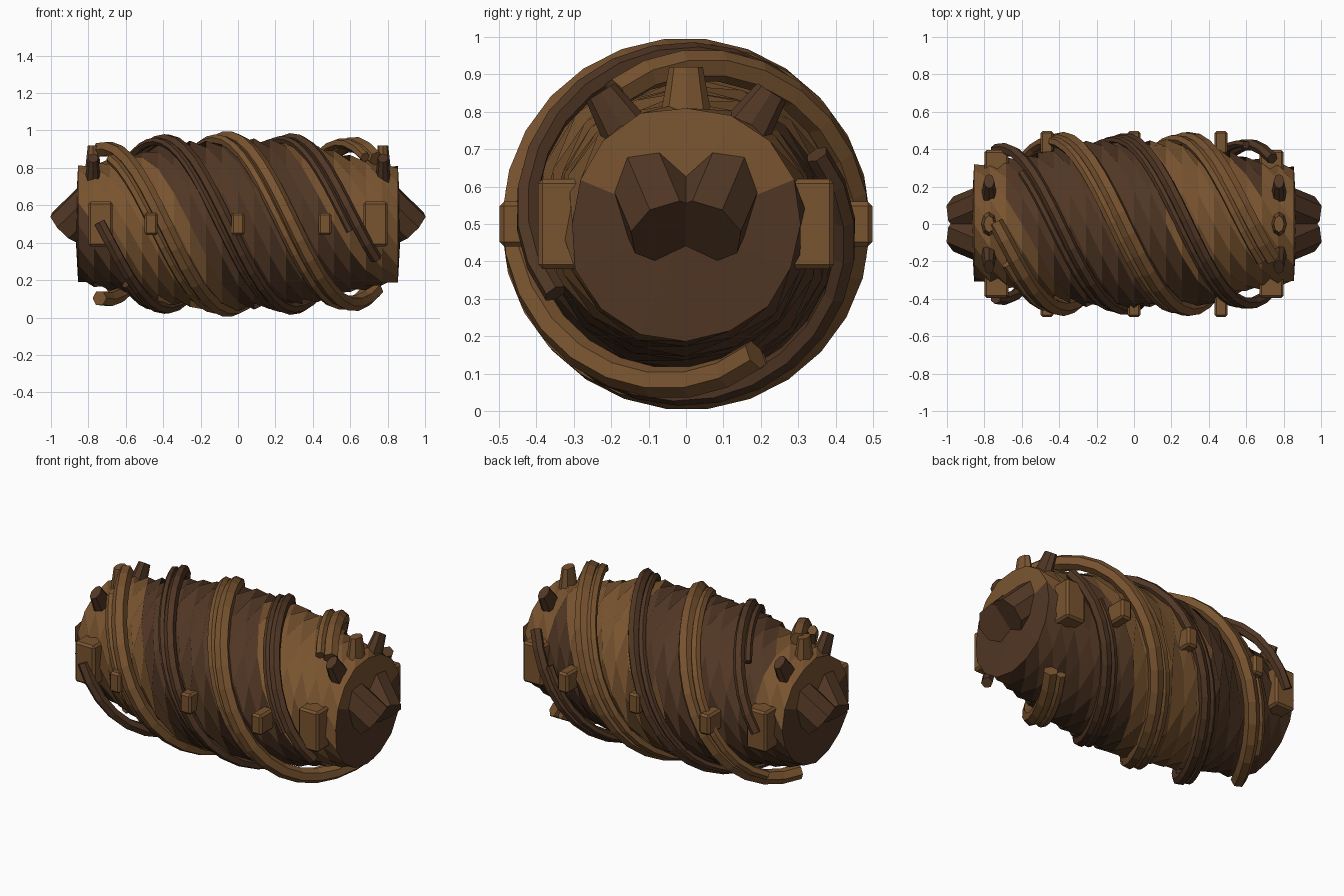
import bpy, bmesh, math, random
from mathutils import Vector

random.seed(4)
cube = bpy.data.objects.get("Cube")
if cube:
    bpy.data.objects.remove(cube, do_unlink=True)

AXIS = 0.5                       # height of the long axis
TWIST = math.radians(263)        # helix turn per unit of length


def material(name, rgb):
    m = bpy.data.materials.new(name)
    m.use_nodes = True
    m.diffuse_color = (*rgb, 1)
    m.node_tree.nodes["Principled BSDF"].inputs["Base Color"].default_value = (*rgb, 1)
    return m


LIGHT = material("light_brown", (0.19, 0.088, 0.029))
DARK = material("dark_brown", (0.082, 0.038, 0.018))


def around(x, radius, angle):
    """Point on the barrel: angle 0 is the top, 90 degrees the front."""
    return Vector((x, -radius * math.sin(angle), AXIS + radius * math.cos(angle)))


def add_object(name, data, *mats):
    ob = bpy.data.objects.new(name, data)
    bpy.context.collection.objects.link(ob)
    for m in mats:
        data.materials.append(m)
    return ob


def mesh_object(name, bm, *mats):
    bmesh.ops.recalc_face_normals(bm, faces=bm.faces)
    me = bpy.data.meshes.new(name)
    bm.to_mesh(me)
    bm.free()
    return add_object(name, me, *mats)


def barrel_radius(x):
    profile = [(0, .455), (.25, .445), (.42, .415), (.6, .365), (.75, .335), (.86, .31)]
    for (x0, r0), (x1, r1) in zip(profile, profile[1:]):
        if abs(x) <= x1 + 1e-6:
            return r0 + (r1 - r0) * (abs(x) - x0) / (x1 - x0)
    return profile[-1][1]


# Twisted barrel with slightly uneven facets and shallow end caps
def build_barrel(sides=16, rings=21, half=0.855):
    bm = bmesh.new()
    loops = []
    for i in range(rings):
        x = -half + 2 * half * i / (rings - 1)
        r = barrel_radius(x)
        loops.append([bm.verts.new(around(x, r + random.uniform(-.008, .01),
                                          math.tau * j / sides + TWIST * x))
                      for j in range(sides)])
    for a, b in zip(loops, loops[1:]):
        for j in range(sides):
            k = (j + 1) % sides
            bm.faces.new((a[j], a[k], b[k], b[j]))
    for loop, s in ((loops[0], -1), (loops[-1], 1)):
        tip = bm.verts.new((s * 0.872, 0, AXIS))
        for j in range(sides):
            bm.faces.new((loop[j], loop[(j + 1) % sides], tip))
    # Light wood follows one helical band, and the upper part of each cap
    for f in bm.faces:
        c = f.calc_center_median()
        if abs(c.x) > half:
            lit = c.z > AXIS + 0.11
        else:
            turn = math.degrees(math.atan2(-c.y, c.z - AXIS) - TWIST * (c.x - 0.29))
            lit = (turn + 120) % 360 < 140
            lit = lit or (abs(c.x) > 0.65 and c.z > AXIS + 0.1)
        f.material_index = 0 if lit else 1
    mesh_object("barrel", bm, LIGHT, DARK)


# Coiled strands wrapped round the barrel
def strand(name, end_angle, thickness, mat, half=0.74, lift=0.0):
    cu = bpy.data.curves.new(name, "CURVE")
    cu.dimensions = "3D"
    cu.bevel_depth = thickness
    cu.bevel_resolution = 1
    cu.use_fill_caps = True
    sp = cu.splines.new("POLY")
    count = 30
    sp.points.add(count - 1)
    for i, p in enumerate(sp.points):
        x = -half + 2 * half * i / (count - 1)
        r = 0.456 - 0.06 * (x / 0.74) ** 4 + lift
        p.co = (*around(x, r, math.radians(end_angle) + TWIST * (x - 0.74)), 1)
    sp.use_smooth = False
    add_object(name, cu, mat)


def block(name, centre, size, mat):
    bm = bmesh.new()
    bmesh.ops.create_cube(bm, size=1)
    bmesh.ops.scale(bm, vec=size, verts=bm.verts)
    bmesh.ops.translate(bm, vec=centre, verts=bm.verts)
    ob = mesh_object(name, bm, mat)
    mod = ob.modifiers.new("soft_edges", "BEVEL")
    mod.width = 0.012
    mod.segments = 1


def peg(name, start, end, r1, r2, sides, mat, flatten=1.0):
    """Tapered peg between two points."""
    start, end = Vector(start), Vector(end)
    axis = end - start
    bm = bmesh.new()
    bmesh.ops.create_cone(bm, cap_ends=True, segments=sides, radius1=r1, radius2=r2,
                          depth=axis.length)
    bmesh.ops.rotate(bm, matrix=axis.to_track_quat("Z", "Y").to_matrix(), verts=bm.verts)
    bmesh.ops.scale(bm, vec=(flatten, 1, 1), verts=bm.verts)
    bmesh.ops.translate(bm, vec=(start + end) / 2, verts=bm.verts)
    mesh_object(name, bm, mat)


build_barrel()

for n, angle in enumerate((28, 208)):
    strand(f"thick_strand_{n}", angle, 0.042, LIGHT)
    strand(f"companion_strand_{n}", angle + 17, 0.028, LIGHT, half=0.68, lift=-0.004)
for n, angle in enumerate((118, 298)):
    strand(f"thin_strand_{n}", angle, 0.032, DARK)
    strand(f"inner_strand_{n}", angle + 14, 0.022, DARK, half=0.6, lift=-0.006)

for s, end in ((-1, "right"), (1, "left")):
    for t, side in ((-1, "front"), (1, "back")):
        # Large side blocks near each end
        block(f"{end}_{side}_block", (s * .735, t * .335, AXIS), (.13, .12, .24), LIGHT)
        # Paired blunt stubs that merge at each end
        peg(f"{end}_{side}_stub", (s * .72, t * .13, .68), (s * .925, t * .045, .48),
            .11, .11, 8, DARK)
    # Three tapered pegs over the top
    for n, deg in enumerate((-33, 0, 33)):
        a = math.radians(deg)
        peg(f"{end}_peg_{n}", around(s * .775, .27, a), around(s * .775, .42, a),
            .072, .045, 8, LIGHT if deg == 0 else DARK, flatten=.62)

# Small studs along both sides
for t, side in ((-1, "front"), (1, "back")):
    for n, x in enumerate((-.465, 0, .465)):
        block(f"{side}_stud_{n}", (x, t * .435, AXIS), (.07, .126, .12), LIGHT)
